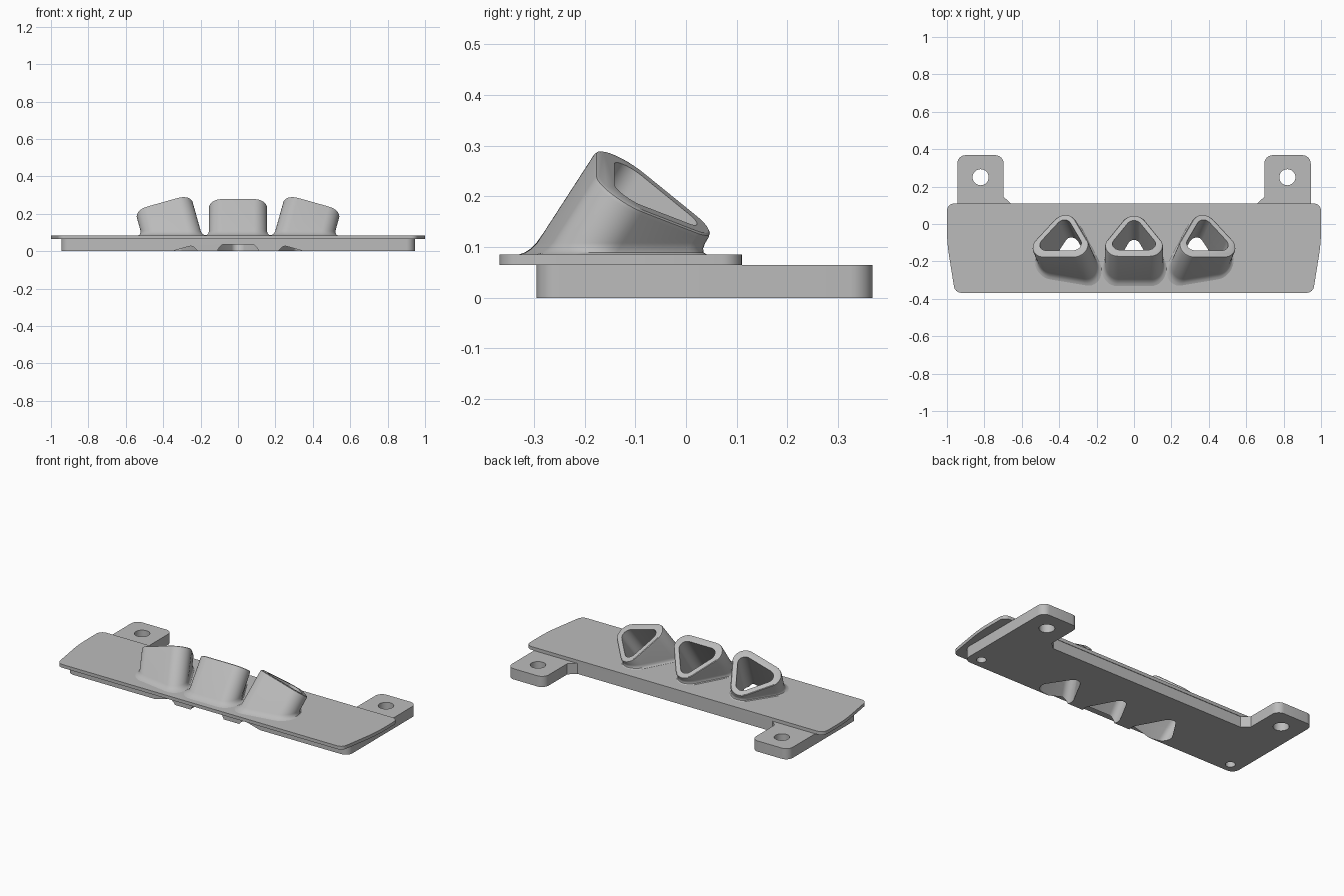
import bpy, bmesh, math
from mathutils import Vector

if "Cube" in bpy.data.objects:
    bpy.data.objects.remove(bpy.data.objects["Cube"], do_unlink=True)

PLATE_TOP, BASE_TOP = 0.085, 0.065

grey = bpy.data.materials.new("plain grey")
grey.use_nodes = True
GREY = (0.5, 0.5, 0.5, 1)
grey.diffuse_color = GREY
grey.node_tree.nodes["Principled BSDF"].inputs["Base Color"].default_value = GREY


def rounded(corners, steps=8):
    """Outline of a polygon whose corners (x, y, radius) are rounded."""
    out = []
    for i, (x, y, r) in enumerate(corners):
        p = Vector((x, y))
        if r == 0:
            out.append(p)
            continue
        d1 = (Vector(corners[i - 1][:2]) - p).normalized()
        d2 = (Vector(corners[(i + 1) % len(corners)][:2]) - p).normalized()
        half = d1.angle(d2) / 2
        centre = p + (d1 + d2).normalized() * r / math.sin(half)
        s = p + d1 * r / math.tan(half) - centre
        e = p + d2 * r / math.tan(half) - centre
        a = math.atan2(s.y, s.x)
        turn = math.remainder(math.atan2(e.y, e.x) - a, math.tau)
        for k in range(steps + 1):
            b = a + turn * k / steps
            out.append(centre + r * Vector((math.cos(b), math.sin(b))))
    return out


def mirrored(half):
    """Complete the right half of an outline, listed from back to front."""
    return half + [(-x, y, r) for x, y, r in reversed(half)]


def loft(name, rings):
    """Closed solid through a list of rings with equal point counts."""
    bm = bmesh.new()
    loops = [[bm.verts.new(p) for p in ring] for ring in rings]
    n = len(loops[0])
    for low, high in zip(loops, loops[1:]):
        for i in range(n):
            j = (i + 1) % n
            bm.faces.new((low[i], low[j], high[j], high[i]))
    bm.faces.new(loops[0][::-1])
    bm.faces.new(loops[-1])
    bmesh.ops.recalc_face_normals(bm, faces=bm.faces)
    mesh = bpy.data.meshes.new(name)
    bm.to_mesh(mesh)
    bm.free()
    mesh.materials.append(grey)
    obj = bpy.data.objects.new(name, mesh)
    bpy.context.collection.objects.link(obj)
    return obj


def prism(name, outline, z0, z1):
    return loft(name, [[(p.x, p.y, z) for p in outline] for z in (z0, z1)])


def drill(name, x, y, r):
    circle = [Vector((x + r * math.cos(a), y + r * math.sin(a)))
              for a in (math.tau * k / 32 for k in range(32))]
    obj = prism(name, circle, -0.05, 0.2)
    obj.hide_render = True
    return obj


def cut(obj, cutters):
    """Subtract the cutters, then smooth the curved faces."""
    for c in cutters:
        m = obj.modifiers.new("cut", "BOOLEAN")
        m.operation, m.solver, m.object = "DIFFERENCE", "EXACT", c
    bpy.context.view_layer.update()
    graph = bpy.context.evaluated_depsgraph_get()
    mesh = bpy.data.meshes.new_from_object(obj.evaluated_get(graph))
    obj.modifiers.clear()
    obj.data = mesh
    bpy.ops.object.select_all(action="DESELECT")
    obj.select_set(True)
    bpy.context.view_layer.objects.active = obj
    bpy.ops.object.shade_smooth_by_angle(angle=math.radians(32))


# Rounded triangular sections of the angled tubes
outer = rounded([(-0.2155, -0.134, 0.07), (0.2155, -0.134, 0.07), (0, 0.19, 0.07)], 12)
inner = rounded([(-0.15, -0.092, 0.04), (0.15, -0.092, 0.04), (0, 0.132, 0.04)], 12)


def make_tube(side, x, z, swing):
    """Tube leaning to the back and swung sideways, plus its bore cutter."""
    lean = math.radians(35.2)
    axis = Vector((-math.sin(lean) * math.sin(swing),
                   math.sin(lean) * math.cos(swing), math.cos(lean)))
    v = Vector((0, 1, 0))
    v = (v - axis * v.dot(axis)).normalized()
    u = v.cross(axis)
    rim = Vector((x, -0.063, z))

    def along(section, t, scale=1):
        return [rim + (u * p.x + v * p.y) * scale + axis * t for p in section]

    def level(height, scale):
        return [p + axis * (height - p.z) / axis.z for p in along(outer, 0, scale)]

    # Flared foot, straight wall, softened rim
    rings = [level(h, s) for h, s in ((0.075, 1.12), (PLATE_TOP, 1.12), (0.089, 1.06),
                                      (0.097, 1.02), (0.108, 1))]
    rings += [along(outer, t, s) for t, s in ((-0.01, 1), (-0.003, 0.985), (0, 0.95))]
    tube = loft(side + "_tube", rings)
    bore = loft(side + "_bore_cutter", [along(inner, -0.45), along(inner, 0.06)])
    bore.hide_render = True
    return tube, bore


swing = math.radians(23.5)
pairs = [make_tube("right", -0.385, 0.197, swing),
         make_tube("centre", 0, 0.205, 0),
         make_tube("left", 0.385, 0.197, -swing)]
bores = [b for _, b in pairs]

# Cover plate with sides that taper to the front
cover = prism("cover_plate", rounded(mirrored([
    (1, 0.11, 0.04), (1, -0.1, 0.9), (0.957, -0.368, 0.04)])), BASE_TOP, PLATE_TOP)

# Base with two mounting tabs at the back
base = prism("mounting_base", rounded(mirrored([
    (0.655, 0.107, 0), (0.697, 0.145, 0), (0.697, 0.368, 0.045),
    (0.945, 0.368, 0.045), (0.945, -0.295, 0.045)])), 0, BASE_TOP)

# Screw holes in the tabs and under the front corners
drills = []
for sx, side in ((-1, "right"), (1, "left")):
    drills.append(drill(side + "_tab_hole_cutter", sx * 0.82, 0.25, 0.043))
    drills.append(drill(side + "_front_hole_cutter", sx * 0.872, -0.235, 0.027))

cut(cover, bores)
cut(base, bores + drills)
for tube, bore in pairs:
    cut(tube, [bore])
for helper in bores + drills:
    bpy.data.objects.remove(helper, do_unlink=True)
